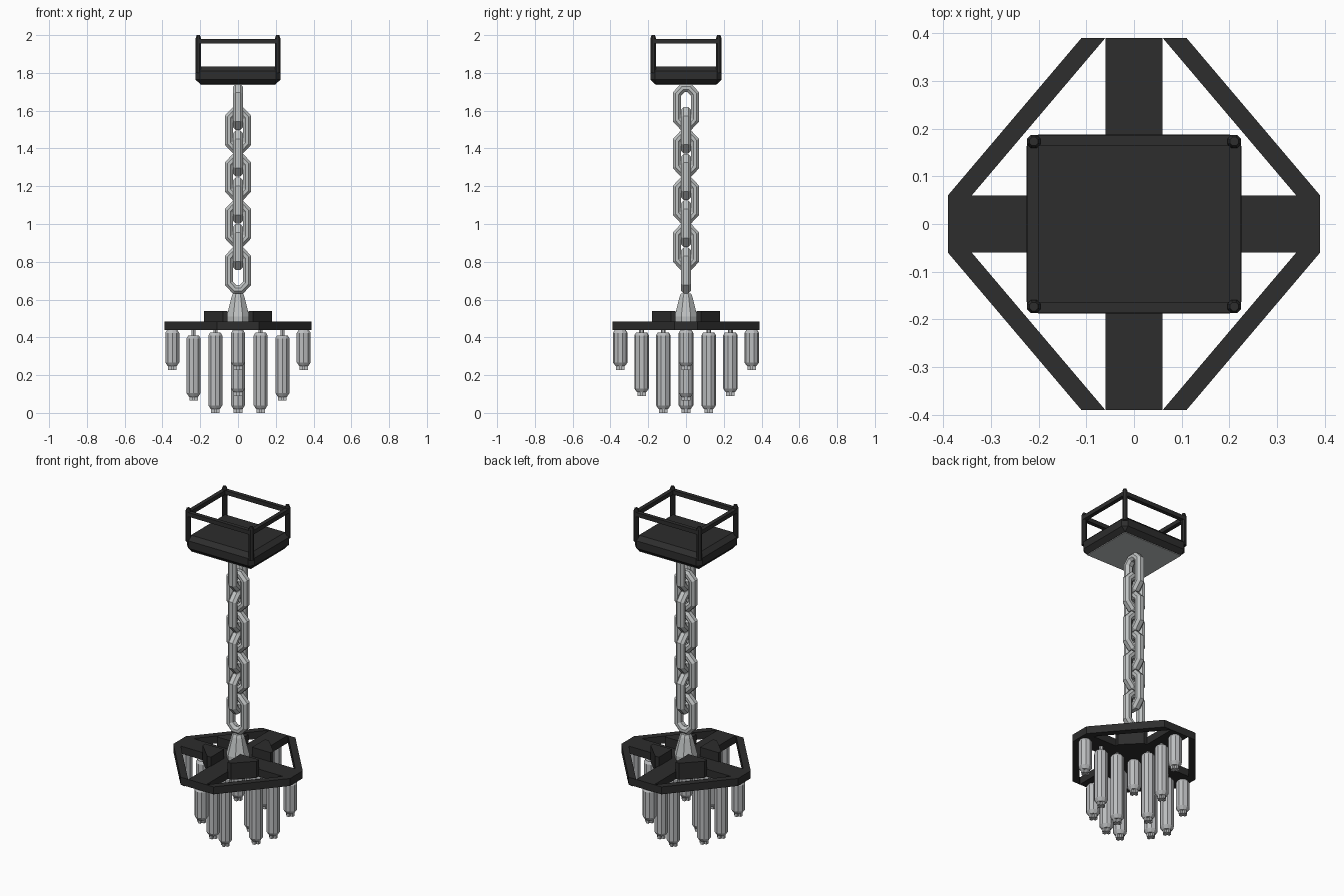
import bpy, bmesh, math
from mathutils import Vector, Matrix

if "Cube" in bpy.data.objects:
    bpy.data.objects.remove(bpy.data.objects["Cube"])


def material(name, v):
    m = bpy.data.materials.new(name)
    m.diffuse_color = (v[0], v[1], v[2], 1)
    m.use_nodes = True
    m.node_tree.nodes["Principled BSDF"].inputs["Base Color"].default_value = m.diffuse_color
    return m


BLACK = material("black iron", (0.026, 0.026, 0.026))
STEEL = material("pale steel", (0.52, 0.54, 0.54))
BULB = material("grey tube", (0.50, 0.51, 0.52))


def finish(bm, name, mat):
    bmesh.ops.recalc_face_normals(bm, faces=bm.faces)
    me = bpy.data.meshes.new(name)
    bm.to_mesh(me)
    bm.free()
    me.materials.append(mat)
    ob = bpy.data.objects.new(name, me)
    bpy.context.collection.objects.link(ob)
    return ob


def box(bm, lo, hi):
    lo, hi = Vector(lo), Vector(hi)
    m = Matrix.Translation((lo + hi) / 2) @ Matrix.Diagonal((*(hi - lo), 1))
    return bmesh.ops.create_cube(bm, size=1, matrix=m)["verts"]


def prism(bm, pts, z0, z1):
    a = [bm.verts.new((x, y, z0)) for x, y in pts]
    b = [bm.verts.new((x, y, z1)) for x, y in pts]
    bm.faces.new(a[::-1])
    bm.faces.new(b)
    n = len(pts)
    for i in range(n):
        j = (i + 1) % n
        bm.faces.new((a[i], a[j], b[j], b[i]))


def lathe(bm, profile, sides, x=0, y=0):
    """Capped flat-sided turning; profile is (radius to flats, z)."""
    k = 1 / math.cos(math.pi / sides)
    rings = []
    for r, z in profile:
        rings.append([bm.verts.new((x + r * k * math.cos((i + .5) * math.tau / sides),
                                    y + r * k * math.sin((i + .5) * math.tau / sides), z))
                      for i in range(sides)])
    for a, b in zip(rings, rings[1:]):
        for i in range(sides):
            j = (i + 1) % sides
            bm.faces.new((a[i], a[j], b[j], b[i]))
    bm.faces.new(rings[0])
    bm.faces.new(rings[-1])


# Ceiling mount: chamfered base block
X, Y = 0.225, 0.188
bm = bmesh.new()
box(bm, (-X, -Y, 1.74), (X, Y, 1.835))
bmesh.ops.bevel(bm, geom=bm.edges[:], offset=0.025, segments=1, affect='EDGES')
finish(bm, "mount_base", BLACK)

# Pale plate under the mount
bm = bmesh.new()
box(bm, (-X + .026, -Y + .026, 1.736), (X - .026, Y - .026, 1.741))
finish(bm, "mount_underplate", STEEL)

# Open cage above the mount: corner posts and top rails
bm = bmesh.new()
for sx in (-1, 1):
    box(bm, (sx * (X - .013) - .012, -Y + .02, 1.955), (sx * (X - .013) + .012, Y - .02, 1.98))
    for sy in (-1, 1):
        lathe(bm, [(.014, 1.8), (.014, 1.985), (.009, 2.0)], 8, sx * (X - .015), sy * (Y - .015))
for sy in (-1, 1):
    box(bm, (-X + .02, sy * (Y - .013) - .012, 1.955), (X - .02, sy * (Y - .013) + .012, 1.98))
finish(bm, "mount_cage", BLACK)


# Chain of alternating faceted links
def link(name, zc, turned):
    half = [(0.018, 0.1), (0.048, 0.068), (0.048, -0.068), (0.018, -0.1)]
    path = [Vector(p) for p in half] + [Vector((-x, z)) for x, z in half[::-1]]
    section = [(.022, .012), (.008, .026), (-.008, .026),
               (-.022, .012), (-.022, -.012), (-.008, -.026), (.008, -.026), (.022, -.012)]
    bm = bmesh.new()
    n = len(path)
    rings = []
    for i, p in enumerate(path):
        d0 = (p - path[i - 1]).normalized()
        d1 = (path[(i + 1) % n] - p).normalized()
        n0, n1 = Vector((-d0.y, d0.x)), Vector((-d1.y, d1.x))
        m = (n0 + n1).normalized()
        m /= m.dot(n0)
        ring = []
        for a, b in section:
            q = p - m * a
            ring.append(bm.verts.new((b, q.x, q.y + zc) if turned else (q.x, b, q.y + zc)))
        rings.append(ring)
    s = len(section)
    for i in range(n):
        a, b = rings[i], rings[(i + 1) % n]
        for j in range(s):
            k = (j + 1) % s
            bm.faces.new((a[j], a[k], b[k], b[j]))
    finish(bm, name, STEEL)


for i in range(8):
    link(f"chain_link_{i + 1}", 1.62 - i * 0.1237, i % 2 == 0)

# Tapered hub joining chain and frame
bm = bmesh.new()
lathe(bm, [(.058, .46), (.06, .51), (.034, .615), (.026, .633)], 8)
finish(bm, "hub_cone", STEEL)

# Frame: cross arms
Z0, Z1 = 0.44, 0.485
bm = bmesh.new()
w, r = 0.06, 0.39
prism(bm, [(w, w), (w, r), (-w, r), (-w, w), (-r, w), (-r, -w), (-w, -w),
           (-w, -r), (w, -r), (w, -w), (r, -w), (r, w)], Z0, Z1)
finish(bm, "frame_arms", BLACK)

# Frame: slanted rim beams and raised corner gussets, one per quadrant
rim, gus = bmesh.new(), bmesh.new()
for sx in (-1, 1):
    for sy in (-1, 1):
        prism(rim, [(sx * x, sy * y) for x, y in
                    [(.06, .39), (.11, .39), (.39, .06), (.34, .06)]], Z0, Z1)
        prism(gus, [(sx * x, sy * y) for x, y in
                    [(.055, .055), (.18, .055), (.18, .08), (.08, .18), (.055, .18)]], Z0, .54)
finish(rim, "frame_rim", BLACK)
finish(gus, "frame_gussets", BLACK)


# Hanging tubes with a thin stem and a cross-shaped tip
def tube(name, x, y, bottom, top):
    bm = bmesh.new()
    b = bottom + .02
    lathe(bm, [(.024, b), (.037, b + .02), (.037, top - .015), (.028, top)], 10, x, y)
    lathe(bm, [(.011, top - .005), (.011, .445)], 6, x, y)
    box(bm, (x - .023, y - .008, bottom), (x + .023, y + .008, b + .005))
    box(bm, (x - .008, y - .023, bottom), (x + .008, y + .023, b + .005))
    finish(bm, name, BULB)


tube("tube_centre", 0, 0, .23, .435)
for i in range(4):
    c, s = round(math.cos(i * math.pi / 2)), round(math.sin(i * math.pi / 2))
    tube(f"inner_tube_{i + 1}", .12 * c, .12 * s, .0, .425)
    tube(f"middle_tube_{i + 1}", .235 * c, .235 * s, .065 if c else .09, .41 if c else .425)
    tube(f"outer_tube_{i + 1}", .348 * c, .348 * s, .228, .438)
